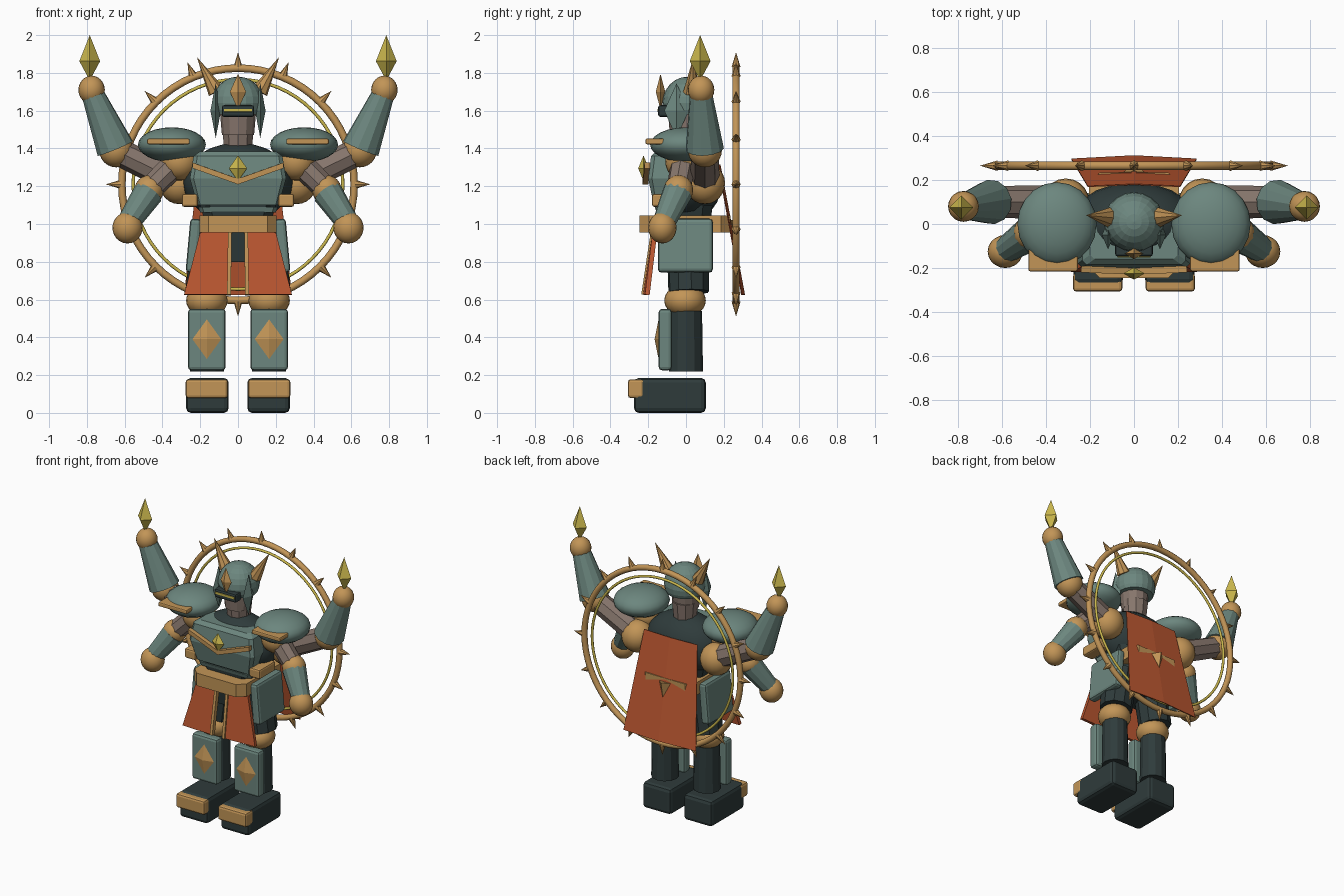
import bpy, bmesh, math
from mathutils import Vector, Matrix

if "Cube" in bpy.data.objects:
    bpy.data.objects.remove(bpy.data.objects["Cube"])


def material(name, rgb):
    m = bpy.data.materials.new(name)
    m.use_nodes = True
    m.diffuse_color = (*rgb, 1)
    m.node_tree.nodes["Principled BSDF"].inputs["Base Color"].default_value = (*rgb, 1)
    return m


TEAL = material("armour teal", (.15, .24, .21))
DARK = material("dark slate", (.028, .044, .044))
BRONZE = material("bronze", (.54, .30, .095))
GOLD = material("yellow gold", (.60, .48, .075))
ORANGE = material("orange cloth", (.50, .095, .03))
TAUPE = material("taupe skin", (.24, .18, .15))


def finish(name, bm, mat, smooth=False):
    bmesh.ops.recalc_face_normals(bm, faces=bm.faces)
    me = bpy.data.meshes.new(name)
    bm.to_mesh(me)
    bm.free()
    me.materials.append(mat)
    ob = bpy.data.objects.new(name, me)
    bpy.context.scene.collection.objects.link(ob)
    for p in me.polygons:
        p.use_smooth = smooth
    return ob


def ball(name, pos, size, mat, cut=None):
    bm = bmesh.new()
    bmesh.ops.create_uvsphere(bm, u_segments=20, v_segments=12, radius=1)
    bmesh.ops.scale(bm, vec=size, verts=bm.verts)
    bmesh.ops.translate(bm, vec=pos, verts=bm.verts)
    if cut is not None:  # keep only the part above the cut height
        bmesh.ops.bisect_plane(bm, geom=bm.verts[:] + bm.edges[:] + bm.faces[:],
                               plane_co=(0, 0, cut), plane_no=(0, 0, 1), clear_inner=True)
        bmesh.ops.holes_fill(bm, edges=[e for e in bm.edges if e.is_boundary])
    return finish(name, bm, mat, cut is None)


def gem(name, pos, size, mat, shift=0):
    """Four-sided double pyramid."""
    bm = bmesh.new()
    bmesh.ops.create_uvsphere(bm, u_segments=4, v_segments=2, radius=1)
    for v in bm.verts:
        if abs(v.co.z) < .5:
            v.co.z += shift
    bmesh.ops.scale(bm, vec=size, verts=bm.verts)
    bmesh.ops.translate(bm, vec=pos, verts=bm.verts)
    return finish(name, bm, mat)


def limb(name, a, b, r1, r2, mat, sides=10):
    a, b = Vector(a), Vector(b)
    bm = bmesh.new()
    rot = (b - a).to_track_quat('Z', 'Y').to_matrix().to_4x4()
    bmesh.ops.create_cone(bm, cap_ends=True, segments=sides, radius1=r1, radius2=r2,
                          depth=(b - a).length, matrix=Matrix.Translation((a + b) / 2) @ rot)
    bmesh.ops.remove_doubles(bm, verts=bm.verts, dist=1e-5)
    return finish(name, bm, mat)


def box(name, pos, size, mat, bevel=.012, tilt=0):
    bm = bmesh.new()
    bmesh.ops.create_cube(bm, size=1)
    bmesh.ops.scale(bm, vec=size, verts=bm.verts)
    bmesh.ops.bevel(bm, geom=bm.edges[:], offset=bevel, segments=2, profile=.5, affect='EDGES')
    bm.transform(Matrix.Translation(pos) @ Matrix.Rotation(tilt, 4, 'Y'))
    return finish(name, bm, mat)


def loft(name, levels, mat):
    """Stack of chamfered rectangles: height, half width, front, back, chamfer."""
    bm = bmesh.new()
    rings = []
    for z, w, f, k, c in levels:
        pts = [(w - c, f), (w, f + c), (w, k - c), (w - c, k),
               (c - w, k), (-w, k - c), (-w, f + c), (c - w, f)]
        rings.append([bm.verts.new((x, y, z)) for x, y in pts])
    for lo, hi in zip(rings, rings[1:]):
        for i in range(8):
            j = (i + 1) % 8
            bm.faces.new((lo[i], lo[j], hi[j], hi[i]))
    bm.faces.new(rings[0])
    bm.faces.new(rings[-1])
    return finish(name, bm, mat)


def sheet(name, rows, mat, thick):
    bm = bmesh.new()
    grid = [[bm.verts.new(p) for p in row] for row in rows]
    for a, b in zip(grid, grid[1:]):
        for i in range(len(a) - 1):
            bm.faces.new((a[i], a[i + 1], b[i + 1], b[i]))
    ob = finish(name, bm, mat)
    mod = ob.modifiers.new("thickness", 'SOLIDIFY')
    mod.thickness, mod.offset = thick, 0
    return ob


def torus(name, pos, major, minor, mat, n=64, m=10):
    bm = bmesh.new()
    rings = []
    for i in range(n):
        a = math.tau * i / n
        out = Vector((math.cos(a), 0, math.sin(a)))
        rings.append([bm.verts.new(Vector(pos) + out * (major + minor * math.cos(math.tau * j / m))
                      + Vector((0, minor * math.sin(math.tau * j / m), 0))) for j in range(m)])
    for i in range(n):
        p, q = rings[i], rings[(i + 1) % n]
        for j in range(m):
            bm.faces.new((p[j], p[(j + 1) % m], q[(j + 1) % m], q[j]))
    return finish(name, bm, mat, True)


# Spiked halo behind the back
HALO = Vector((0, .265, 1.21))
torus("halo_ring", HALO, .615, .02, BRONZE)
torus("halo_inner_ring", HALO, .555, .009, GOLD)
for i in range(16):
    a = math.tau * i / 16
    out = Vector((math.cos(a), 0, math.sin(a)))
    limb("halo_spike", HALO + out * .62, HALO + out * .70, .024, 0, BRONZE, 8)

# Cape with its pointed badge
sheet("cape", [[(-.21, .17, 1.315), (0, .18, 1.315), (.21, .17, 1.315)],
               [(-.285, .295, .625), (0, .31, .625), (.285, .295, .625)]], ORANGE, .005)
limb("cape_badge", (0, .238, 1.02), (0, .262, .92), .045, 0, BRONZE, 4)

# Torso, waist and pelvis
ball("torso", (0, 0, 1.22), (.29, .19, .21), DARK)
loft("waist", [(.99, .17, -.15, .13, .05), (1.1, .2, -.16, .14, .05)], DARK)
loft("pelvis", [(.8, .15, -.11, .11, .04), (.97, .18, -.14, .13, .04)], DARK)
loft("belt", [(.955, .205, -.245, .235, .05), (1.045, .205, -.245, .235, .05)], BRONZE)
loft("chest_plate", [(1.1, .215, -.17, 0, .015), (1.24, .255, -.2, 0, .02),
                     (1.36, .235, -.185, 0, .02), (1.385, .2, -.16, 0, .02)], TEAL)
loft("belly_plate", [(1.06, .2, -.155, 0, .02), (1.09, .21, -.165, 0, .02)], TEAL)
gem("chest_gem", (0, -.225, 1.295), (.048, .028, .068), GOLD)

# Head and helmet
limb("neck", (0, .01, 1.38), (0, .01, 1.52), .075, .09, TAUPE)
limb("face", (0, 0, 1.47), (0, 0, 1.64), .085, .1, TAUPE, 12)
ball("helmet", (0, .01, 1.64), (.137, .135, .14), TEAL, 1.58)
box("visor", (0, -.115, 1.598), (.172, .065, .062), DARK)
box("visor_slit", (0, -.148, 1.602), (.15, .008, .016), GOLD, .002)
gem("helmet_crest", (0, -.135, 1.70), (.043, .025, .095), BRONZE)

for s, tag in ((1, "left"), (-1, "right")):
    def at(x, y, z):
        return (s * x, y, z)

    # Helmet sides
    limb(tag + "_horn", at(.115, .03, 1.70), at(.218, .04, 1.885), .045, 0, BRONZE, 8)
    cheek = gem(tag + "_cheek_guard", at(.118, -.05, 1.60), (.028, .065, .145), TEAL)

    # Chest trim, side pad and shoulder armour
    sheet(tag + "_chevron", [[at(.24, -.205, 1.325), at(0, -.215, 1.24)],
                             [at(.24, -.205, 1.295), at(0, -.215, 1.21)]], BRONZE, .03)
    box(tag + "_side_pad", at(.255, -.09, 1.125), (.085, .18, .068), BRONZE)
    ball(tag + "_shoulder_pad", at(.35, 0, 1.42), (.18, .19, .092), TEAL)
    box(tag + "_shoulder_trim", at(.368, -.165, 1.437), (.225, .1, .03), BRONZE, .008)

    # Lowered front arm
    ball(tag + "_front_shoulder", at(.31, -.01, 1.33), (.1, .1, .1), BRONZE)
    limb(tag + "_front_upper_arm", at(.31, -.01, 1.34), at(.47, -.04, 1.18), .07, .065, TAUPE, 8)
    ball(tag + "_front_elbow", at(.47, -.04, 1.18), (.078, .078, .078), BRONZE)
    limb(tag + "_front_forearm", at(.475, -.045, 1.165), at(.585, -.12, 1), .08, .06, TEAL, 12)
    ball(tag + "_front_hand", at(.585, -.125, .98), (.08, .075, .083), BRONZE)

    # Raised rear arm carrying a flame-shaped blade
    ball(tag + "_rear_shoulder", at(.31, .1, 1.215), (.107, .107, .11), BRONZE)
    limb(tag + "_rear_upper_arm", at(.32, .1, 1.23), at(.64, .1, 1.385), .078, .072, TAUPE, 8)
    ball(tag + "_rear_elbow", at(.645, .1, 1.39), (.09, .09, .09), BRONZE)
    limb(tag + "_rear_forearm", at(.65, .1, 1.4), at(.77, .08, 1.69), .102, .06, TEAL, 12)
    ball(tag + "_rear_hand", at(.775, .08, 1.71), (.07, .07, .075), BRONZE)
    gem(tag + "_flame", at(.785, .075, 1.88), (.055, .055, .12), GOLD, -.15)

    # Skirt panels and hip plates
    sheet(tag + "_skirt_panel", [[at(.045, -.165, .955), at(.2, -.165, .955)],
                                 [at(.05, -.215, .625), at(.285, -.205, .625)]], ORANGE, .025)
    sheet(tag + "_skirt_trim", [[at(.033, -.172, .955), at(.053, -.172, .955)],
                                [at(.038, -.222, .625), at(.058, -.222, .625)]], BRONZE, .03)
    box(tag + "_hip_plate", at(.235, -.003, .885), (.06, .29, .285), TEAL, .018, -s * .09)

    # Leg and foot
    limb(tag + "_thigh", at(.17, .015, .64), at(.13, .01, .93), .11, .115, DARK, 10)
    ball(tag + "_knee", at(.165, -.005, .595), (.11, .11, .088), BRONZE)
    limb(tag + "_shin", at(.165, 0, .218), at(.165, 0, .54), .09, .085, DARK, 12)
    box(tag + "_shin_plate", at(.165, -.11, .388), (.2, .07, .325), TEAL, .018)
    gem(tag + "_shin_diamond", at(.165, -.142, .39), (.087, .024, .12), BRONZE)
    box(tag + "_foot", at(.162, -.085, .0925), (.225, .38, .185), DARK, .025)
    box(tag + "_toe_cap", at(.165, -.265, .128), (.224, .085, .1), BRONZE, .015)
